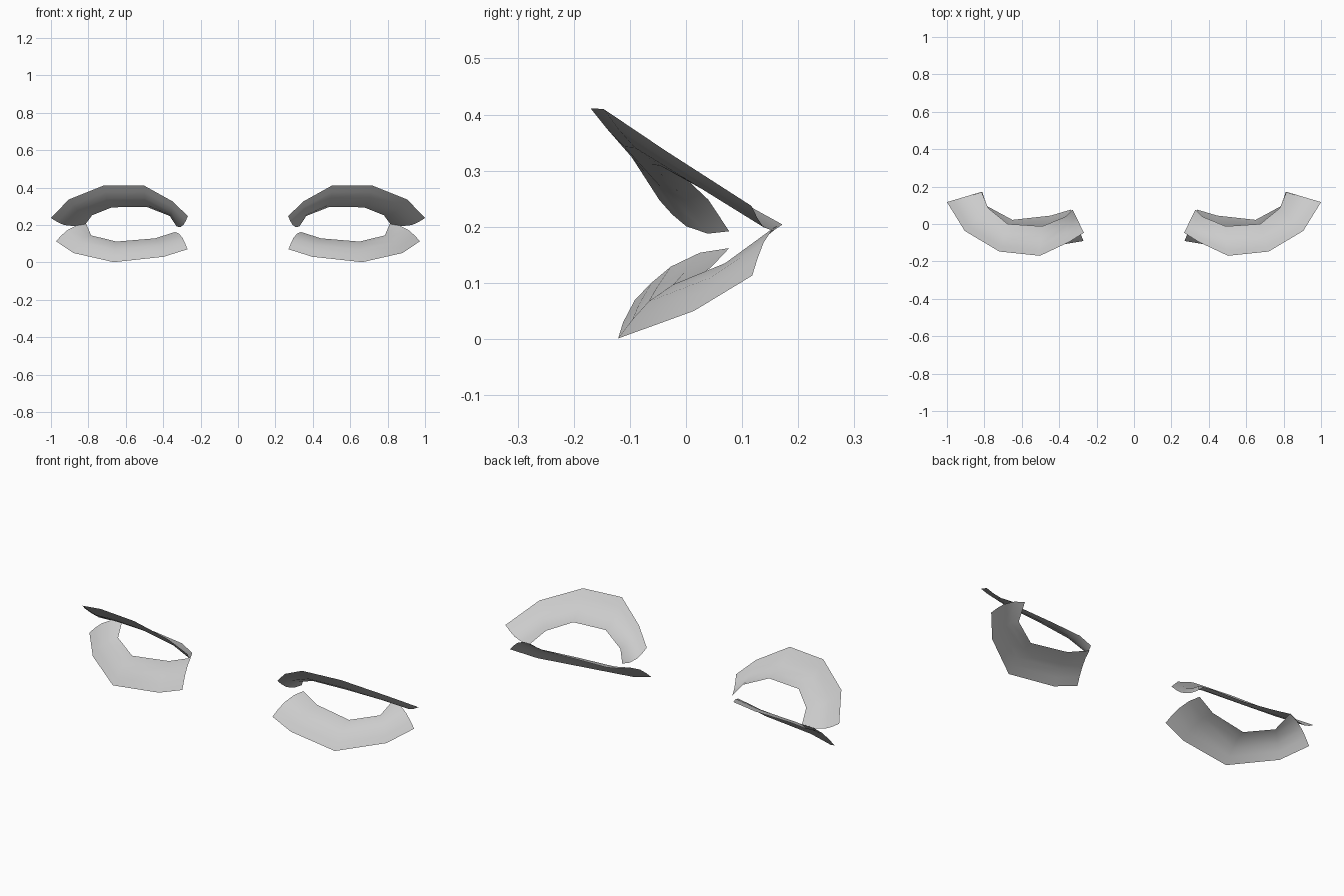
import bpy
import bmesh
from mathutils import Vector

if "Cube" in bpy.data.objects:
    bpy.data.objects.remove(bpy.data.objects["Cube"])

skin = bpy.data.materials.new("light_grey")
skin.diffuse_color = (0.6, 0.6, 0.6, 1)
skin.use_nodes = True
skin.node_tree.nodes["Principled BSDF"].inputs["Base Color"].default_value = skin.diffuse_color


def lid(name, outer, inner, bulge, flip):
    """Curved open sheet between two edge loops, mirrored to the other eye."""
    bm = bmesh.new()
    rows = []
    # Position across the lid and share of the bulge for each row
    for t, b in ((0, 0), (0.18, 0.6), (0.38, 1), (0.69, 0.85), (1, 0)):
        rows.append([bm.verts.new(Vector(o).lerp(Vector(i), t) + Vector((0, 0, bulge * b)))
                     for o, i in zip(outer, inner)])
    for r0, r1 in zip(rows, rows[1:]):
        for k in range(len(r0) - 1):
            f = bm.faces.new((r0[k], r0[k + 1], r1[k + 1], r1[k]))
            f.smooth = True
            if flip:
                f.normal_flip()
    me = bpy.data.meshes.new(name)
    bm.to_mesh(me)
    bm.free()
    me.materials.append(skin)
    ob = bpy.data.objects.new(name, me)
    bpy.context.collection.objects.link(ob)
    ob.modifiers.new("mirror", 'MIRROR').use_mirror_merge = False
    return ob


# Upper lids, from the temple to the nose
lid("upper_eyelid",
    [(1.0, .117, .237), (.905, -.037, .336), (.72, -.147, .41),
     (.503, -.17, .411), (.35, -.098, .326), (.268, -.047, .247)],
    [(.815, .172, .204), (.78, .085, .252), (.675, .0, .294),
     (.49, -.012, .297), (.365, .04, .248), (.328, .077, .192)],
    -0.025, False)

# Lower lids, from the temple to the nose
lid("lower_eyelid",
    [(.973, .118, .113), (.88, .014, .05), (.665, -.121, .001),
     (.396, -.112, .03), (.27, -.091, .07)],
    [(.812, .172, .206), (.785, .095, .144), (.65, .022, .111),
     (.445, .045, .128), (.337, .077, .162)],
    0.024, True)
